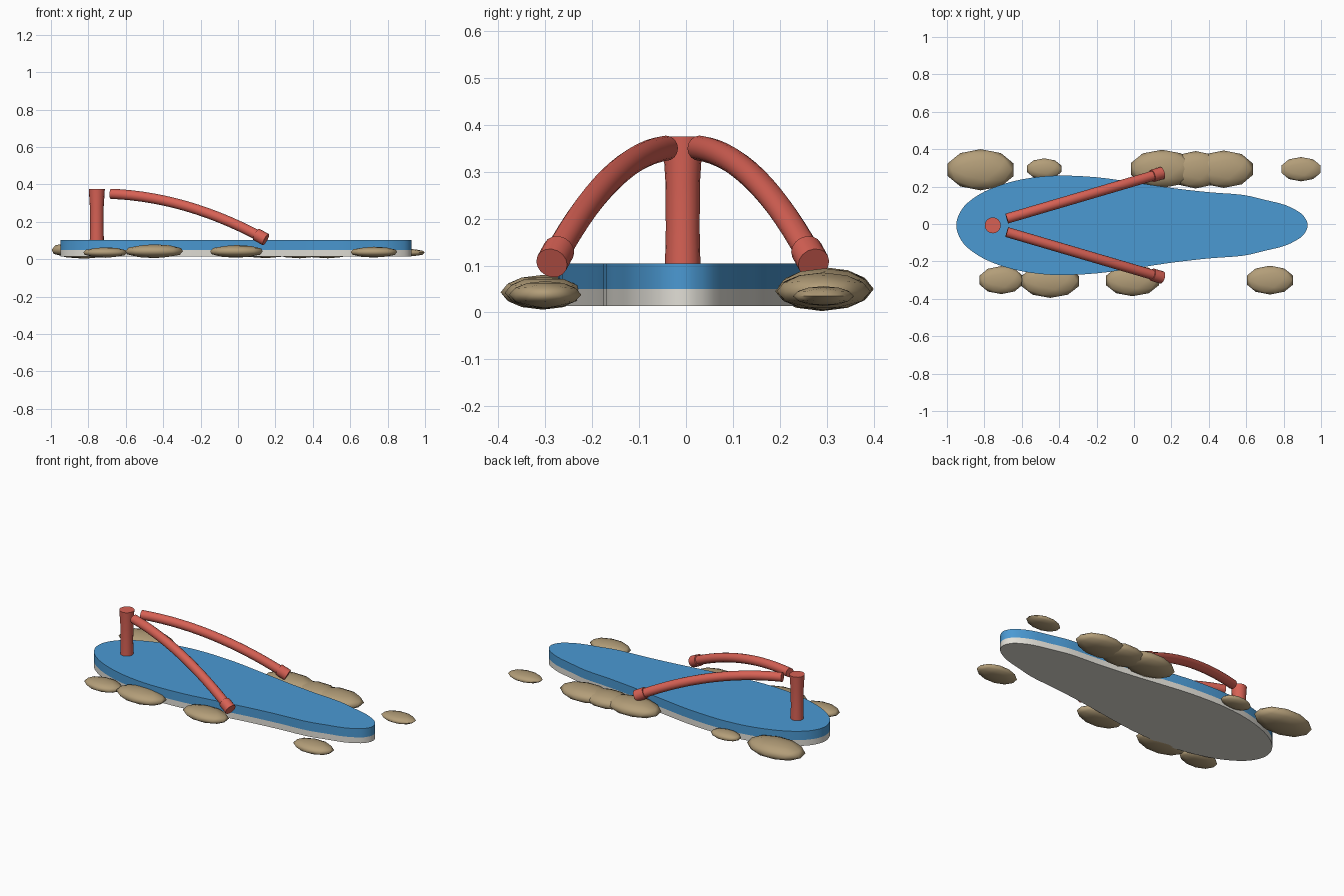
import bpy, bmesh, math
from mathutils import Vector

cube = bpy.data.objects.get("Cube")
if cube:
    bpy.data.objects.remove(cube, do_unlink=True)


def material(name, rgb):
    m = bpy.data.materials.new(name)
    m.use_nodes = True
    m.diffuse_color = (*rgb, 1)
    bsdf = next(n for n in m.node_tree.nodes if n.type == 'BSDF_PRINCIPLED')
    bsdf.inputs["Base Color"].default_value = (*rgb, 1)
    return m


BLUE = material("footbed blue", (0.07, 0.32, 0.65))
WHITE = material("sole off white", (0.76, 0.74, 0.68))
RED = material("strap red", (0.68, 0.12, 0.09))
TAN = material("stone tan", (0.45, 0.34, 0.19))
MID_Y = -0.007


def finish(name, bm, mat, angle=40):
    bmesh.ops.recalc_face_normals(bm, faces=bm.faces)
    mesh = bpy.data.meshes.new(name)
    bm.to_mesh(mesh)
    bm.free()
    mesh.materials.append(mat)
    ob = bpy.data.objects.new(name, mesh)
    bpy.context.collection.objects.link(ob)
    bpy.ops.object.select_all(action='DESELECT')
    ob.select_set(True)
    bpy.context.view_layer.objects.active = ob
    bpy.ops.object.shade_smooth_by_angle(angle=math.radians(angle))
    return ob


# Foot outline: position along the shoe and half width there
HALF = [(-0.95, 0), (-0.935, 0.06), (-0.89, 0.12), (-0.8, 0.18), (-0.68, 0.226),
        (-0.55, 0.254), (-0.4, 0.266), (-0.2, 0.257), (0, 0.23), (0.2, 0.2),
        (0.4, 0.177), (0.58, 0.163), (0.7, 0.136), (0.81, 0.108),
        (0.89, 0.066), (0.92, 0.03), (0.928, 0)]


def outline(steps=3):
    loop = [Vector(p) for p in HALF] + [Vector((x, -w)) for x, w in HALF[-2:0:-1]]
    n, pts = len(loop), []
    for i in range(n):
        a, b, c, d = (loop[(i + k) % n] for k in (-1, 0, 1, 2))
        for s in range(steps):
            t = s / steps
            pts.append(0.5 * (2 * b + (c - a) * t + (2 * a - 5 * b + 4 * c - d) * t ** 2
                              + (3 * b - a - 3 * c + d) * t ** 3))
    return pts


def slab(name, z0, z1, mat):
    bm = bmesh.new()
    face = bm.faces.new([bm.verts.new((p.x, p.y + MID_Y, z0)) for p in outline()])
    new = bmesh.ops.extrude_face_region(bm, geom=[face])["geom"]
    bmesh.ops.translate(bm, vec=(0, 0, z1 - z0),
                        verts=[g for g in new if isinstance(g, bmesh.types.BMVert)])
    return finish(name, bm, mat)


def tube(name, path, radii, sides=16):
    """Capped round tube along a path, one radius per point."""
    bm = bmesh.new()
    rings = []
    for i, p in enumerate(path):
        d = (path[min(i + 1, len(path) - 1)] - path[max(i - 1, 0)]).normalized()
        u = d.cross(Vector((0, 1, 0))).normalized()
        v = d.cross(u)
        angles = [math.tau * k / sides for k in range(sides)]
        rings.append([bm.verts.new(p + radii[i] * (u * math.cos(a) + v * math.sin(a)))
                      for a in angles])
    for r, q in zip(rings, rings[1:]):
        for k in range(sides):
            j = (k + 1) % sides
            bm.faces.new((r[k], r[j], q[j], q[k]))
    bm.faces.new(rings[0])
    bm.faces.new(rings[-1])
    return finish(name, bm, RED)


# Sole and footbed
slab("sole", 0.014, 0.05, WHITE)
slab("footbed", 0.05, 0.104, BLUE)

# Toe post, slightly flared at the top
tube("toe_post", [Vector((-0.755, MID_Y, z)) for z in (0.09, 0.18, 0.28, 0.375)],
     [0.038, 0.036, 0.037, 0.043])

# Straps with end anchors, mirrored
for side, s in (("left", 1), ("right", -1)):
    a = Vector((-0.68, MID_Y + s * 0.036, 0.35))
    c = Vector((0.125, MID_Y + s * 0.272, 0.118))
    b = (a + c) / 2 + Vector((0, 0, 0.1))
    path = [a * (1 - t) ** 2 + b * 2 * t * (1 - t) + c * t * t
            for t in (k / 14 for k in range(15))]
    tube(side + "_strap", path, [0.027] * len(path))
    d = (c - b).normalized()
    tube(side + "_strap_anchor", [c - d * 0.032, c + d * 0.028], [0.034] * 2)

# Flat stones: centre x, y, z, then half sizes
STONES = [(-0.82, 0.29, 0.05, 0.185, 0.11, 0.047),
          (-0.48, 0.295, 0.042, 0.097, 0.056, 0.024),
          (0.15, 0.295, 0.05, 0.175, 0.102, 0.044),
          (0.33, 0.29, 0.045, 0.15, 0.1, 0.04),
          (0.48, 0.293, 0.045, 0.163, 0.1, 0.04),
          (0.893, 0.293, 0.035, 0.11, 0.065, 0.021),
          (-0.71, -0.3, 0.036, 0.122, 0.075, 0.028),
          (-0.448, -0.305, 0.043, 0.161, 0.09, 0.037),
          (-0.008, -0.302, 0.042, 0.148, 0.084, 0.034),
          (0.727, -0.3, 0.038, 0.13, 0.077, 0.029)]
for i, (x, y, z, rx, ry, rz) in enumerate(STONES):
    bm = bmesh.new()
    bmesh.ops.create_icosphere(bm, subdivisions=2, radius=1)
    bmesh.ops.scale(bm, vec=(rx, ry, rz), verts=bm.verts)
    bmesh.ops.translate(bm, vec=(x, y, z), verts=bm.verts)
    finish(f"stone_{i + 1}", bm, TAN, 60)
